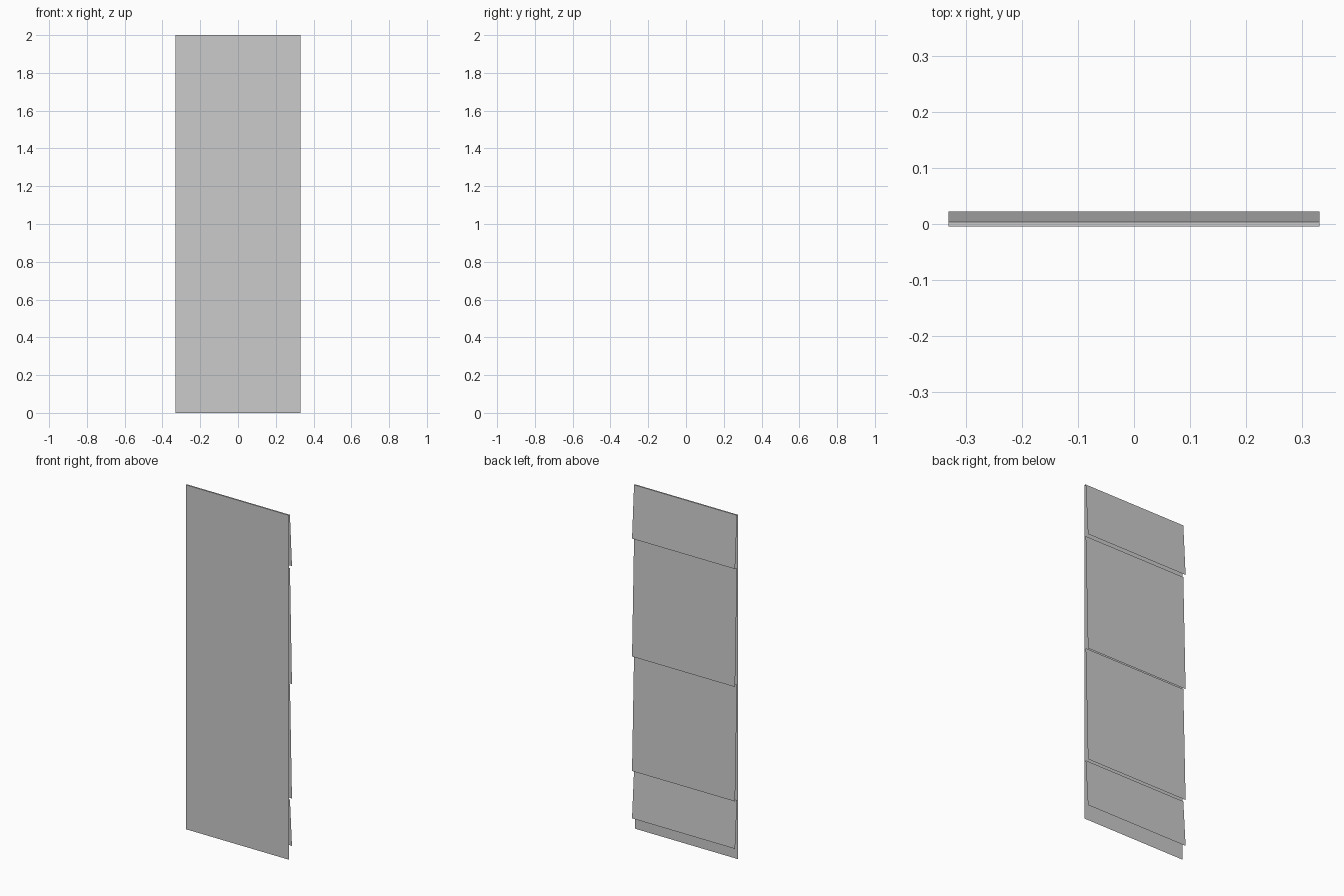
import bpy

if "Cube" in bpy.data.objects:
    bpy.data.objects.remove(bpy.data.objects["Cube"])

HALF_W = 0.331
SHEET_Y = -0.0045   # plane of the front sheet
TOP_Y = 0.004       # upper edge of every siding board
LIP_Y = 0.0225      # flared lower edge of every siding board


def strip(name, start, end):
    """Thin full-width sheet between two (y, z) edges."""
    (y0, z0), (y1, z1) = start, end
    verts = [(-HALF_W, y0, z0), (HALF_W, y0, z0),
             (HALF_W, y1, z1), (-HALF_W, y1, z1)]
    mesh = bpy.data.meshes.new(name)
    mesh.from_pydata(verts, [], [(0, 1, 2, 3)])
    obj = bpy.data.objects.new(name, mesh)
    bpy.context.collection.objects.link(obj)
    return obj


# Flat front sheet and the narrow cap closing the top
strip("front_sheet", (SHEET_Y, 0), (SHEET_Y, 2))
strip("top_cap", (SHEET_Y, 2), (TOP_Y, 2))

# Four sloped siding boards on the back, from top to bottom
boards = [(2.0, 1.695), (1.69, 1.01), (1.018, 0.345), (0.345, 0.07)]
for i, (z_top, z_bottom) in enumerate(boards, 1):
    strip(f"siding_board_{i}", (LIP_Y, z_bottom), (TOP_Y, z_top)).data.flip_normals()
